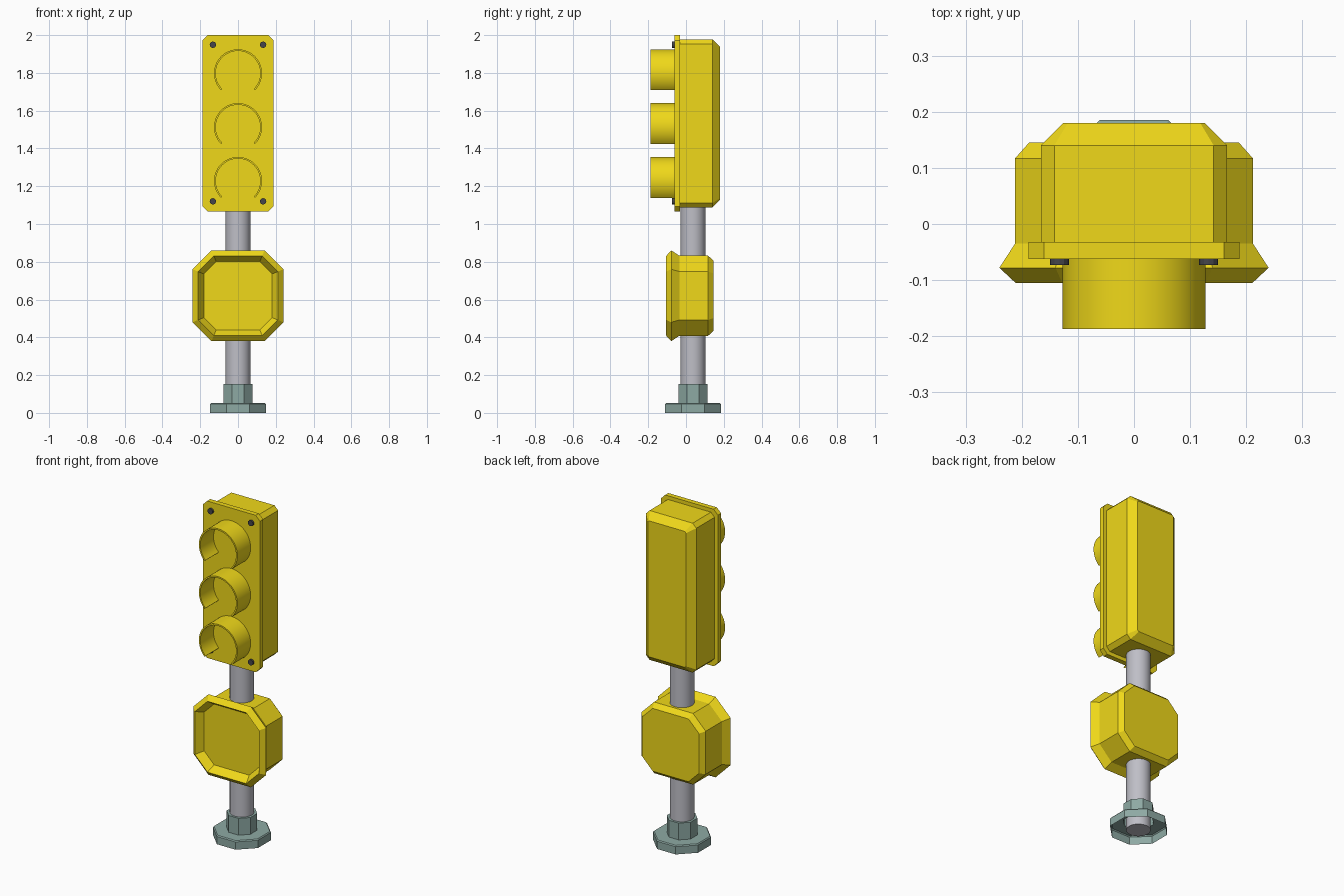
import bpy, bmesh, math
from math import sin, cos, radians, pi

if "Cube" in bpy.data.objects:
    bpy.data.objects.remove(bpy.data.objects["Cube"])


def mat(name, rgb):
    m = bpy.data.materials.new(name)
    m.diffuse_color = (*rgb, 1)
    m.use_nodes = True
    m.node_tree.nodes["Principled BSDF"].inputs["Base Color"].default_value = m.diffuse_color
    return m


YELLOW = mat("yellow_paint", (0.87, 0.69, 0.01))
STEEL = mat("pole_steel", (0.52, 0.52, 0.57))
TEAL = mat("base_teal", (0.27, 0.40, 0.37))
DARK = mat("bolt_dark", (0.06, 0.06, 0.07))
POLE_Y = 0.037


def loft(name, rings, material, cap_start=True, cap_end=True, closed=False, smooth=False):
    """Skin a list of equal-length point rings into one mesh object."""
    bm = bmesh.new()
    vs = [[bm.verts.new(p) for p in r] for r in rings]
    n = len(vs[0])
    pairs = list(zip(vs, vs[1:])) + ([(vs[-1], vs[0])] if closed else [])
    for a, b in pairs:
        for i in range(n):
            j = (i + 1) % n
            bm.faces.new((a[i], a[j], b[j], b[i]))
    if cap_start:
        bm.faces.new(vs[0][::-1])
    if cap_end:
        bm.faces.new(vs[-1])
    bmesh.ops.recalc_face_normals(bm, faces=bm.faces)
    me = bpy.data.meshes.new(name)
    bm.to_mesh(me)
    bm.free()
    me.materials.append(material)
    ob = bpy.data.objects.new(name, me)
    bpy.context.collection.objects.link(ob)
    if smooth:
        bpy.ops.object.select_all(action='DESELECT')
        ob.select_set(True)
        bpy.context.view_layer.objects.active = ob
        bpy.ops.object.shade_smooth_by_angle(angle=radians(35))
    return ob


def cham_rect(y, hx, hz, c, zc):
    """Corner-cut rectangle facing the front, at depth y."""
    q = [(hx, hz - c), (hx - c, hz), (c - hx, hz), (-hx, hz - c),
         (-hx, c - hz), (c - hx, -hz), (hx - c, -hz), (hx, c - hz)]
    return [(x, y, zc + z) for x, z in q]


def octo(y, h):
    """Octagon inset in parallel from the outer rim of the crossing box."""
    side = 0.14 - 0.414 * (0.24 - h)
    return cham_rect(y, h, h, h - side, 0.62)


def circle_z(r, z, n, start=0.0):
    return [(r * cos(start + 2 * pi * i / n), POLE_Y + r * sin(start + 2 * pi * i / n), z)
            for i in range(n)]


# Signal housing with bevelled back
loft("signal_housing", [cham_rect(-0.032, 0.166, 0.445, 0.024, 1.533),
                        cham_rect(0.14, 0.166, 0.445, 0.024, 1.533),
                        cham_rect(0.18, 0.126, 0.405, 0.008, 1.533)], YELLOW)

# Front plate
loft("front_plate", [cham_rect(y, 0.188, 0.4675, 0.028, 1.5325)
                     for y in (-0.062, -0.032)], YELLOW)

# Visors: 270 degree hoods open at the bottom
for k, zc in enumerate((1.798, 1.513, 1.228)):
    rings = []
    for i in range(37):
        a = radians(-45 + 270 * i / 36)
        rings.append([(r * cos(a), y, zc + r * sin(a))
                      for r, y in ((0.127, -0.06), (0.127, -0.187),
                                   (0.118, -0.187), (0.118, -0.06))])
    loft(f"visor_{k + 1}", rings, YELLOW, smooth=True)

# Corner bolts
for x in (-0.133, 0.133):
    for z in (1.12, 1.949):
        loft("corner_bolt", [[(x + 0.017 * cos(2 * pi * i / 12), y,
                               z + 0.017 * sin(2 * pi * i / 12)) for i in range(12)]
                             for y in (-0.073, -0.06)], DARK)

# Octagonal crossing box with flared rim and recessed front
loft("crossing_box", [octo(-0.06, 0.181), octo(-0.105, 0.211), octo(-0.078, 0.24),
                      octo(-0.035, 0.212), octo(0.117, 0.212), octo(0.145, 0.187)], YELLOW)

# Pole
loft("pole", [circle_z(0.066, z, 32) for z in (0.002, 1.1)], STEEL, smooth=True)

# Hollow octagonal base with collar
k8 = 1 / cos(pi / 8)
loft("pole_base", [circle_z(r * k8, z, 8, pi / 8)
                   for r, z in ((0.148, 0), (0.148, 0.046), (0.143, 0.052),
                                (0.078, 0.052), (0.078, 0.152), (0.06, 0.152))],
     TEAL, cap_start=False, cap_end=False)
